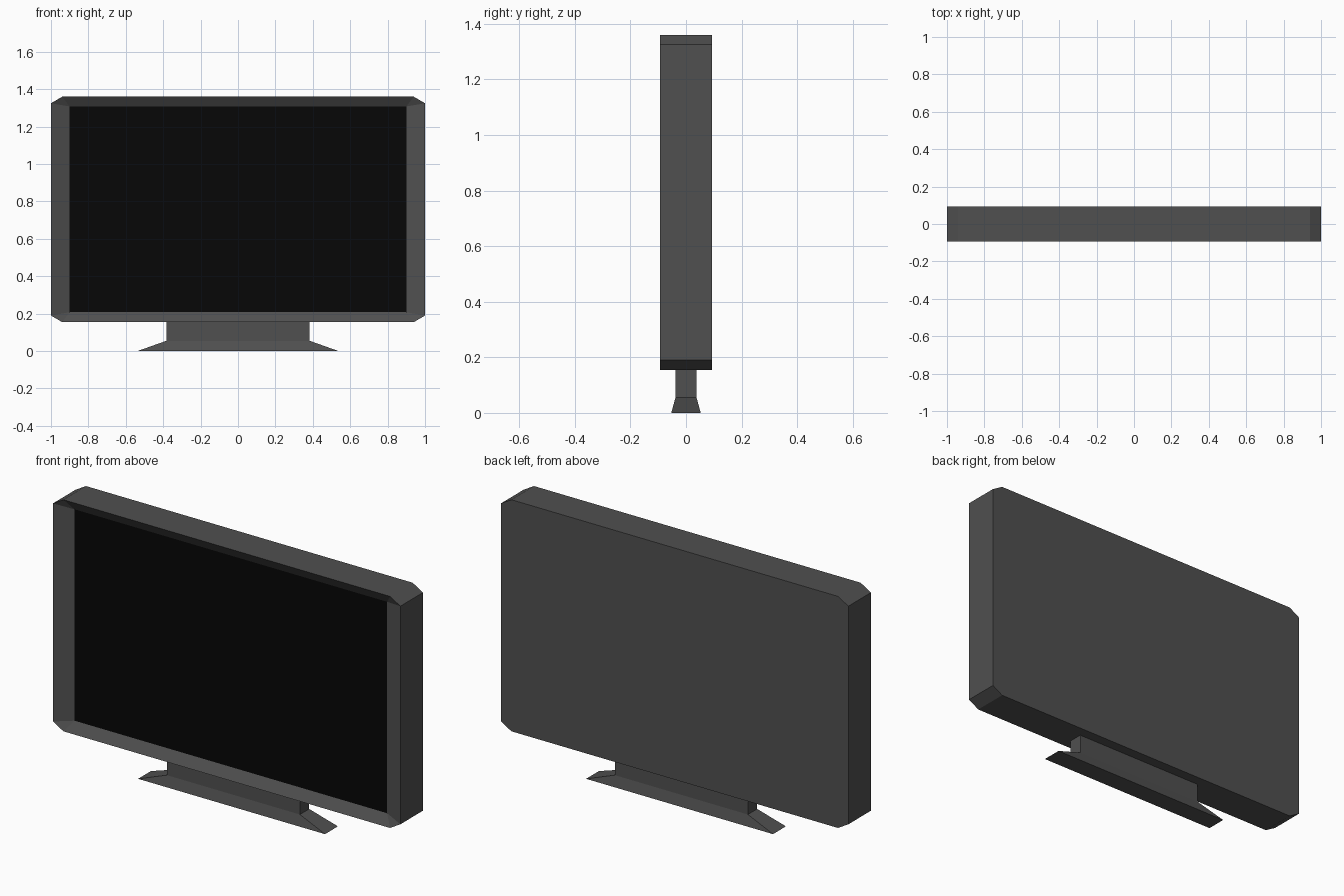
import bpy, bmesh

if "Cube" in bpy.data.objects:
    bpy.data.objects.remove(bpy.data.objects["Cube"])

HALF_D = 0.093      # half depth of the cabinet
RECESS = 0.034      # how far the screen sits behind the front rim
GREY = (0.08, 0.08, 0.08, 1)
BLACK = (0.002, 0.002, 0.002, 1)


def make_object(name, bm, color):
    mesh = bpy.data.meshes.new(name)
    bm.to_mesh(mesh)
    bm.free()
    obj = bpy.data.objects.new(name, mesh)
    bpy.context.collection.objects.link(obj)
    mat = bpy.data.materials.new(name + "_material")
    mat.diffuse_color = color
    mat.use_nodes = True
    mat.node_tree.nodes["Principled BSDF"].inputs["Base Color"].default_value = mat.diffuse_color
    mesh.materials.append(mat)
    return obj


def ring(bm, points):
    return [bm.verts.new(p) for p in points]


def bridge(bm, a, b):
    n = len(a)
    for i in range(n):
        j = (i + 1) % n
        bm.faces.new((a[i], a[j], b[j], b[i]))


def rect(x, y, z):
    return [(-x, -y, z), (x, -y, z), (x, y, z), (-x, y, z)]


# Screen corners, counter-clockwise seen from the front
ys = -HALF_D + RECESS
screen_pts = [(-0.9, ys, 0.208), (0.9, ys, 0.208), (0.9, ys, 1.308), (-0.9, ys, 1.308)]

# Cabinet: clipped-corner slab with a bezel sloping in to the screen
outline = [(-0.94, 0.155), (0.94, 0.155), (1, 0.19), (1, 1.325),
           (0.94, 1.36), (-0.94, 1.36), (-1, 1.325), (-1, 0.19)]
bm = bmesh.new()
front = ring(bm, [(x, -HALF_D, z) for x, z in outline])
back = ring(bm, [(x, HALF_D, z) for x, z in outline])
inner = ring(bm, screen_pts)
bridge(bm, back, front)
bm.faces.new(back[::-1])
for i in range(4):
    a, b, c = front[2 * i], front[2 * i + 1], front[(2 * i + 2) % 8]
    corner = inner[(i + 1) % 4]
    bm.faces.new((a, b, corner, inner[i]))      # bezel side
    bm.faces.new((b, c, corner))                # bezel corner
make_object("cabinet", bm, GREY)

# Screen panel
bm = bmesh.new()
bm.faces.new(ring(bm, screen_pts))
make_object("screen", bm, BLACK)

# Stand: flared foot rising into a straight neck
bm = bmesh.new()
levels = [ring(bm, rect(*p)) for p in
          [(0.538, 0.053, 0), (0.383, 0.038, 0.055), (0.383, 0.038, 0.156)]]
for lower, upper in zip(levels, levels[1:]):
    bridge(bm, lower, upper)
bm.faces.new(levels[0][::-1])
bm.faces.new(levels[-1])
make_object("stand", bm, GREY)
